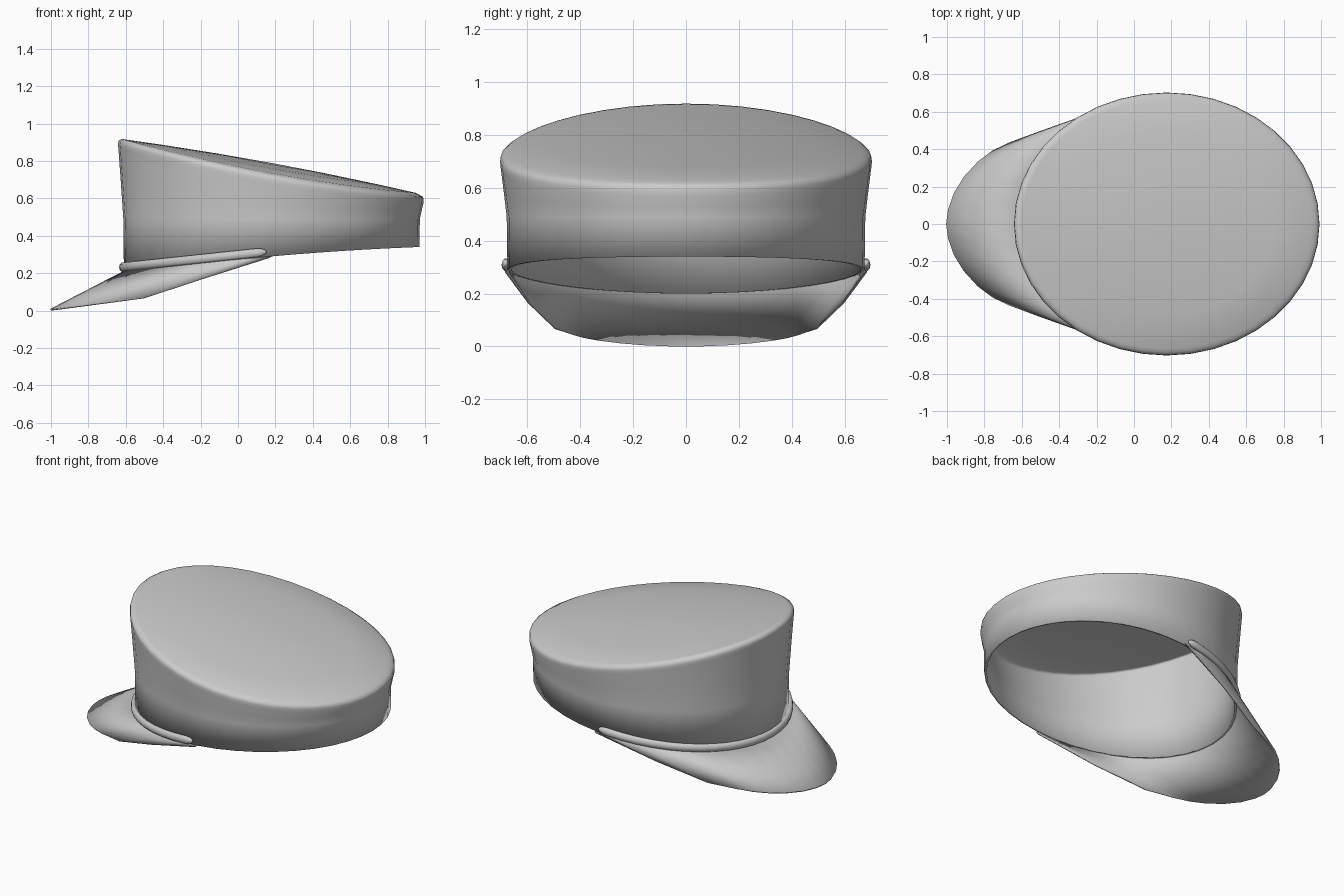
import bpy, bmesh
from math import sin, cos, pi, radians

if "Cube" in bpy.data.objects:
    bpy.data.objects.remove(bpy.data.objects["Cube"])

SEG = 40


def loft(name, rings, closed, pole=None, caps=False, thickness=0, offset=-1, angle=40):
    """Skin a list of point rings, optionally closing the last one to a pole."""
    bm = bmesh.new()
    rows = [[bm.verts.new(p) for p in r] for r in rings]
    n = len(rows[0])
    for a, b in zip(rows, rows[1:]):
        for j in range(n if closed else n - 1):
            k = (j + 1) % n
            bm.faces.new((a[j], a[k], b[k], b[j]))
    if pole:
        c = bm.verts.new(pole)
        for j in range(n):
            bm.faces.new((rows[-1][j], rows[-1][(j + 1) % n], c))
    if caps:
        bm.faces.new(rows[0])
        bm.faces.new(rows[-1])
        bmesh.ops.recalc_face_normals(bm, faces=bm.faces[:])
    me = bpy.data.meshes.new(name)
    bm.to_mesh(me)
    bm.free()
    ob = bpy.data.objects.new(name, me)
    bpy.context.collection.objects.link(ob)
    if thickness:
        m = ob.modifiers.new("thickness", 'SOLIDIFY')
        m.thickness = thickness
        m.offset = offset
    bpy.ops.object.select_all(action='DESELECT')
    ob.select_set(True)
    bpy.context.view_layer.objects.active = ob
    bpy.ops.object.shade_smooth_by_angle(angle=radians(angle))
    return ob


# Shared curves of the cap
def hem_z(u):
    return 0.29 + 0.07 * u - 0.02 * u * u


def top_z(u, v):
    return 0.79 - 0.15 * u - 0.02 * u * u - 0.06 * v * v


def wall_point(t, z_func, f=0.0, s=1.0):
    # f blends from the hem oval to the larger rim oval
    u, v = cos(t), sin(t)
    return (0.18 - 0.005 * f + s * (0.79 + 0.027 * f) * u,
            s * (0.675 + 0.028 * f) * v, z_func(u, v))


# Crown: straight band, flared wall, rolled rim, domed slanted top
angles = [2 * pi * j / SEG for j in range(SEG)]


def ring(z_func, f, s=1.0):
    return [wall_point(t, z_func, f, s) for t in angles]


def rim_drop(d):
    return lambda u, v: top_z(u, v) - d


def mid_wall(k):
    return lambda u, v: 0.49 + k * (top_z(u, v) - 0.05 - 0.49)


crown = [ring(lambda u, v: hem_z(u), 0), ring(lambda u, v: 0.49, 0.1),
         ring(mid_wall(0.5), 0.5), ring(rim_drop(0.05), 0.93),
         ring(rim_drop(0.03), 1), ring(rim_drop(0.012), 0.9), ring(rim_drop(0.002), 1, 0.975)]
for s in (0.95, 0.7, 0.35):
    crown.append(ring(lambda u, v, s=s: top_z(u * s, v * s), 1, s))
loft("crown", crown, True, pole=(0.175, 0, 0.79), thickness=0.014, angle=60)

# Visor: ruled sheet from the front hem to a rounded outer edge
edge = [(90, 0.165, 0.675, 0.284), (100, -0.2, 0.588, 0.165), (110, -0.5, 0.487, 0.066),
        (119, -0.67, 0.425, 0.043), (128, -0.755, 0.385, 0.032), (137, -0.83, 0.33, 0.022),
        (148, -0.905, 0.25, 0.012), (159, -0.958, 0.165, 0.005), (170, -0.99, 0.075, 0.001),
        (180, -1.0, 0.0, 0.0)]
edge += [(360 - a, x, -y, z) for a, x, y, z in reversed(edge[:-1])]
outer = [e[1:] for e in edge]
inner = [wall_point(radians(e[0]), lambda u, v: hem_z(u) + 0.002, 0, 0.998) for e in edge]
middle = [tuple((p + q) / 2 for p, q in zip(a, b)) for a, b in zip(outer, inner)]
loft("visor", [outer, middle, inner], False, thickness=0.01, offset=1)

# Chin strap: rounded band hugging the front of the crown, with round ends
strap = []
ends = [(92, 0.15), (92.5, 0.5), (94, 0.85), (96, 1)]
stations = ends + [(96 + 7 * i, 1) for i in range(1, 24)]
stations += [(360 - a, k) for a, k in reversed(ends)]
for deg, k in stations:
    t = radians(deg)
    u, v = cos(t), sin(t)
    zc = 0.317 + 0.085 * u
    section = []
    for i in range(10):
        p = 2 * pi * i / 10
        r = 0.008 + 0.018 * k * cos(p)
        section.append((0.18 + (0.79 + r) * u, (0.675 + r) * v, zc + 0.025 * k * sin(p)))
    strap.append(section)
loft("chin_strap", strap, True, caps=True, angle=60)
